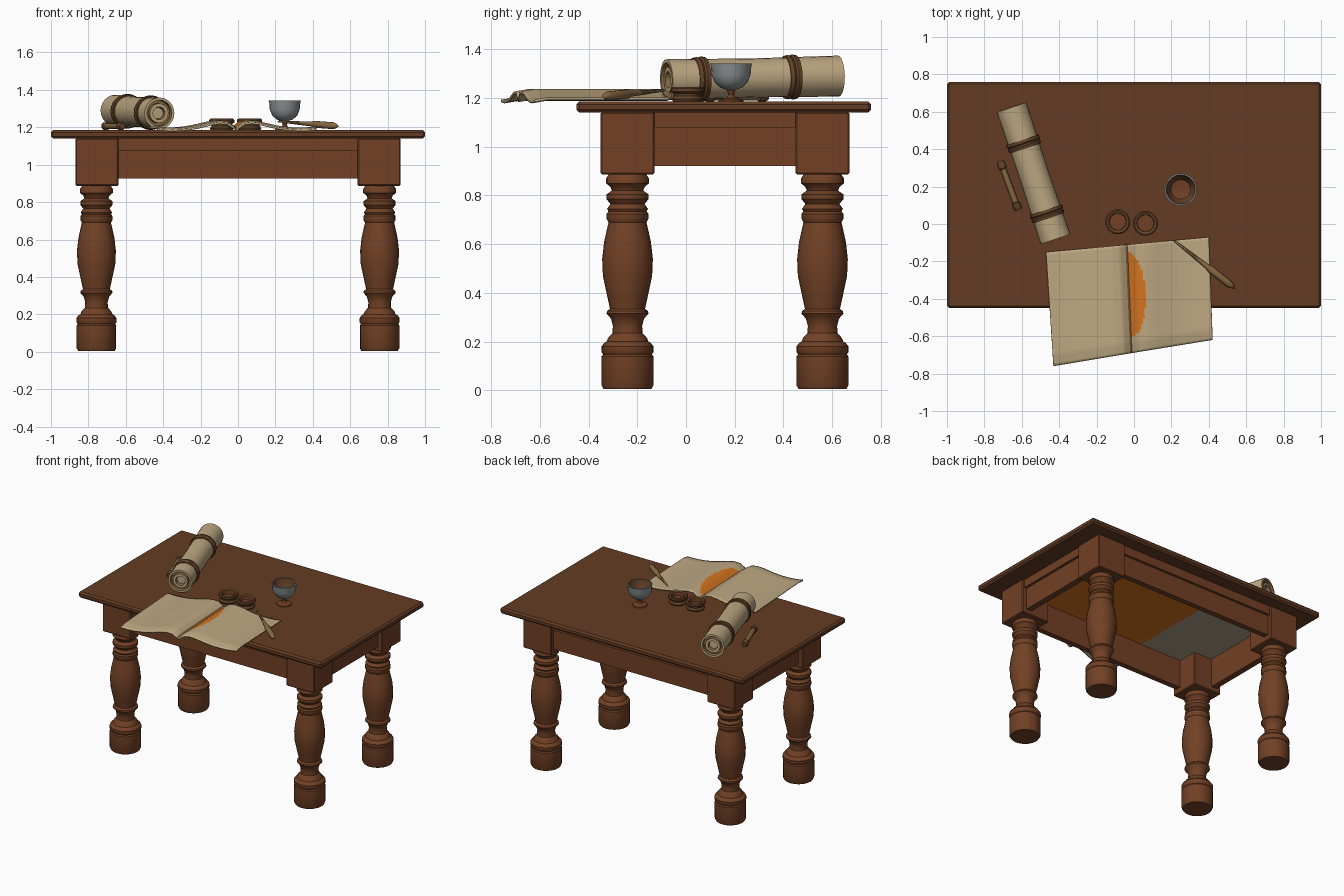
import bpy, bmesh, math
from mathutils import Vector, Matrix

cube = bpy.data.objects.get("Cube")
if cube:
    bpy.data.objects.remove(cube, do_unlink=True)


def material(name, r, g, b):
    """Flat colour given as 0-255 sRGB, stored linear."""
    def lin(c):
        c /= 255
        return c / 12.92 if c < 0.04 else ((c + 0.055) / 1.055) ** 2.4
    m = bpy.data.materials.new(name)
    col = (lin(r), lin(g), lin(b), 1)
    m.diffuse_color = col
    m.use_nodes = True
    m.node_tree.nodes["Principled BSDF"].inputs["Base Color"].default_value = col
    return m


top_wood = material("dark wood", 100, 60, 35)
wood = material("warm wood", 114, 65, 37)
paper = material("paper", 190, 168, 130)
orange = material("orange ink", 212, 116, 30)
grey_paper = material("grey paper", 170, 160, 138)
leather = material("leather", 100, 66, 40)
tan = material("tan", 134, 104, 66)
metal = material("pewter", 142, 148, 148)


def finish(name, bm, mats, matrix=Matrix(), smooth=True):
    me = bpy.data.meshes.new(name)
    bm.to_mesh(me)
    bm.free()
    ob = bpy.data.objects.new(name, me)
    bpy.context.collection.objects.link(ob)
    ob.matrix_world = matrix
    for m in mats:
        me.materials.append(m)
    if smooth:
        bpy.ops.object.select_all(action='DESELECT')
        ob.select_set(True)
        bpy.context.view_layer.objects.active = ob
        bpy.ops.object.shade_smooth_by_angle(angle=math.radians(35))
    return ob


def box(name, lo, hi, mat, bevel=0.0):
    lo, hi = Vector(lo), Vector(hi)
    bm = bmesh.new()
    bmesh.ops.create_cube(bm, size=1)
    for v in bm.verts:
        v.co = Vector([c * s for c, s in zip(v.co, hi - lo)]) + (lo + hi) / 2
    ob = finish(name, bm, [mat], smooth=False)
    if bevel:
        mod = ob.modifiers.new("Bevel", 'BEVEL')
        mod.width = bevel
        mod.segments = 1
    return ob


def lathe(name, profile, mats, matrix=Matrix(), sides=20, rule=None):
    """Spin (radius, height) points round local z."""
    bm = bmesh.new()
    rings = [[bm.verts.new((r * math.cos(a), r * math.sin(a), z))
              for a in (math.tau * i / sides for i in range(sides))]
             for r, z in profile]
    for k in range(len(rings) - 1):
        for i in range(sides):
            j = (i + 1) % sides
            f = bm.faces.new((rings[k][i], rings[k][j], rings[k + 1][j], rings[k + 1][i]))
            f.material_index = rule(k) if rule else 0
    bmesh.ops.remove_doubles(bm, verts=bm.verts, dist=0.0004)
    bmesh.ops.recalc_face_normals(bm, faces=bm.faces)
    return finish(name, bm, mats, matrix)


def along(a, b):
    """Frame at a with local z pointing to b, and the length."""
    a, b = Vector(a), Vector(b)
    d = b - a
    return Matrix.Translation(a) @ d.to_track_quat('Z', 'Y').to_matrix().to_4x4(), d.length


# Table top
box("table_top", (-1, -0.45, 1.14), (1, 0.76, 1.185), top_wood, 0.012)

# Turned legs with square blocks
leg_profile = [(0, 0.005), (0.098, 0.005), (0.106, 0.02), (0.106, 0.14), (0.1, 0.148),
               (0.107, 0.158), (0.107, 0.18), (0.096, 0.195), (0.086, 0.2), (0.08, 0.215),
               (0.062, 0.235), (0.06, 0.265), (0.068, 0.295), (0.086, 0.315), (0.084, 0.325),
               (0.072, 0.335), (0.084, 0.39), (0.101, 0.47), (0.104, 0.54), (0.096, 0.61),
               (0.078, 0.69), (0.086, 0.705), (0.086, 0.725), (0.078, 0.735), (0.084, 0.745),
               (0.07, 0.765), (0.086, 0.785), (0.086, 0.805), (0.064, 0.82), (0.07, 0.835),
               (0.088, 0.85), (0.088, 0.87), (0.075, 0.89), (0, 0.9)]
for sx, side in ((1, "left"), (-1, "right")):
    for y, end in ((-0.24, "front"), (0.56, "back")):
        lathe(f"{end}_{side}_leg", leg_profile, [wood], Matrix.Translation((sx * 0.757, y, 0)))
        x = sx * 0.755
        box(f"{end}_{side}_block", (x - 0.115, y - 0.11, 0.887), (x + 0.115, y + 0.11, 1.142), wood, 0.006)

# Apron boards, each with a raised upper rail
for y, s, end in ((-0.32, 1, "front"), (0.64, -1, "back")):
    box(end + "_apron", (-0.66, min(y, y + s * 0.04), 0.925), (0.66, max(y, y + s * 0.04), 1.141), wood)
    y2 = y - s * 0.018
    box(end + "_rail", (-0.66, min(y2, y), 1.075), (0.66, max(y2, y), 1.141), wood)
for s, side in ((1, "left"), (-1, "right")):
    for part, inner, outer, low in (("apron", 0.79, 0.835, 0.92), ("rail", 0.835, 0.855, 1.08)):
        a, b = sorted((s * inner, s * outer))
        box(f"{side}_{part}", (a, -0.15, low), (b, 0.47, 1.141), wood)

# Coloured panels under the top
box("underside_orange_panel", (-0.3, -0.28, 1.132), (0.79, 0.6, 1.139), orange)
box("underside_grey_panel", (-0.79, -0.28, 1.132), (-0.3, 0.6, 1.139), grey_paper)

# Open book: two curved pages meeting at a spine
left = (Vector((-0.43, -0.76)), Vector((-0.47, -0.15)))
mid = (Vector((-0.01, -0.69)), Vector((-0.035, -0.11)))
right = (Vector((0.42, -0.62)), Vector((0.4, -0.07)))
heights = [1.203, 1.232, 1.237, 1.231, 1.221, 1.211, 1.204, 1.2, 1.198, 1.199, 1.203]
NU, NV = 80, 40


def page_height(t):
    k = min(int(t * 10), 9)
    return heights[k] + (heights[k + 1] - heights[k]) * (t * 10 - k)


bm = bmesh.new()
rows = []
for j in range(NV + 1):
    v = j / NV
    row = []
    for i in range(NU + 1):
        u = 2 * i / NU - 1
        outer = left if u < 0 else right
        p = mid[0].lerp(mid[1], v).lerp(outer[0].lerp(outer[1], v), abs(u))
        z = page_height(abs(u)) - (0.01 * (1 - v / 0.1) if v < 0.1 else 0)
        row.append(bm.verts.new((p.x, p.y, z)))
    rows.append(row)
for j in range(NV):
    for i in range(NU):
        f = bm.faces.new((rows[j][i], rows[j][i + 1], rows[j + 1][i + 1], rows[j + 1][i]))
        c = f.calc_center_median()
        spine = mid[0].lerp(mid[1], (j + 0.5) / NV).x
        bulge = 1 - ((c.y + 0.375) / 0.225) ** 2
        if bulge > 0 and spine < c.x < spine + 0.085 * math.sqrt(bulge):
            f.material_index = 1
        elif spine - 0.012 < c.x < spine:
            f.material_index = 2
book = finish("open_book", bm, [paper, orange, tan])
solid = book.modifiers.new("Solidify", 'SOLIDIFY')
solid.thickness = 0.01

# Large rolled scroll with recessed ends
frame, length = along((-0.42, -0.08, 1.275), (-0.655, 0.625, 1.29))
half = [(0, 0.03), (0.03, 0.03), (0.034, 0.006), (0.052, 0.006), (0.054, 0.03),
        (0.068, 0.03), (0.07, 0), (0.084, 0)]
scroll = half + [(0.08, length * 0.5)] + [(r, length - z) for r, z in reversed(half)]
last = len(scroll) - 2
lathe("scroll", scroll, [paper, tan], frame, 24,
      lambda k: 1 if k in (1, 3, 4, 5, last - 1, last - 3, last - 4, last - 5) else 0)

# Leather straps round the scroll
for t, name in ((0.19, "front_strap"), (0.72, "back_strap")):
    z = t * length
    strap = [(0.078, z - 0.024), (0.088, z - 0.024), (0.091, z - 0.008), (0.087, z),
             (0.093, z + 0.008), (0.09, z + 0.024), (0.078, z + 0.024)]
    lathe(name, strap, [leather], frame, 24)

# Small rolled note with banded ends
frame, length = along((-0.618, 0.075, 1.206), (-0.715, 0.335, 1.206))
note = [(0, 0), (0.016, 0), (0.021, 0.01), (0.021, 0.04), (0.016, 0.045), (0.016, length - 0.045),
        (0.021, length - 0.04), (0.021, length - 0.01), (0.016, length), (0, length)]
lathe("small_roll", note, [tan, leather], frame, 12, lambda k: 0 if k in (4, 5) else 1)

# Two small pots
pot = [(0, 1.184), (0.058, 1.184), (0.063, 1.195), (0.054, 1.208), (0.056, 1.218), (0.067, 1.226),
       (0.067, 1.24), (0.06, 1.246), (0.046, 1.24), (0.044, 1.215), (0, 1.215)]
for x, y, name in ((-0.087, 0.012, "right_pot"), (0.062, 0.004, "left_pot")):
    lathe(name, pot, [leather, wood], Matrix.Translation((x, y, 0)), 18, lambda k: int(k > 7))

# Goblet: foot and stem, pewter bowl, dark inside
goblet = [(0, 1.184), (0.052, 1.184), (0.05, 1.192), (0.018, 1.2), (0.011, 1.215), (0.018, 1.233),
          (0.045, 1.243), (0.068, 1.265), (0.08, 1.295), (0.083, 1.33), (0.086, 1.342),
          (0.078, 1.342), (0.072, 1.3), (0.052, 1.265), (0, 1.256)]
lathe("goblet", goblet, [wood, metal, leather], Matrix.Translation((0.25, 0.185, 0)), 20,
      lambda k: 0 if k < 5 or k == 13 else (1 if k < 11 else 2))

# Pen lying across the page corner
frame, length = along((0.21, -0.085, 1.232), (0.54, -0.345, 1.206))
pen = [(0, 0), (0.005, 0.01), (0.01, length * 0.35), (0.013, length * 0.55), (0.019, length * 0.6),
       (0.019, length * 0.9), (0.013, length * 0.95), (0, length)]
lathe("pen", pen, [tan], frame, 10)
